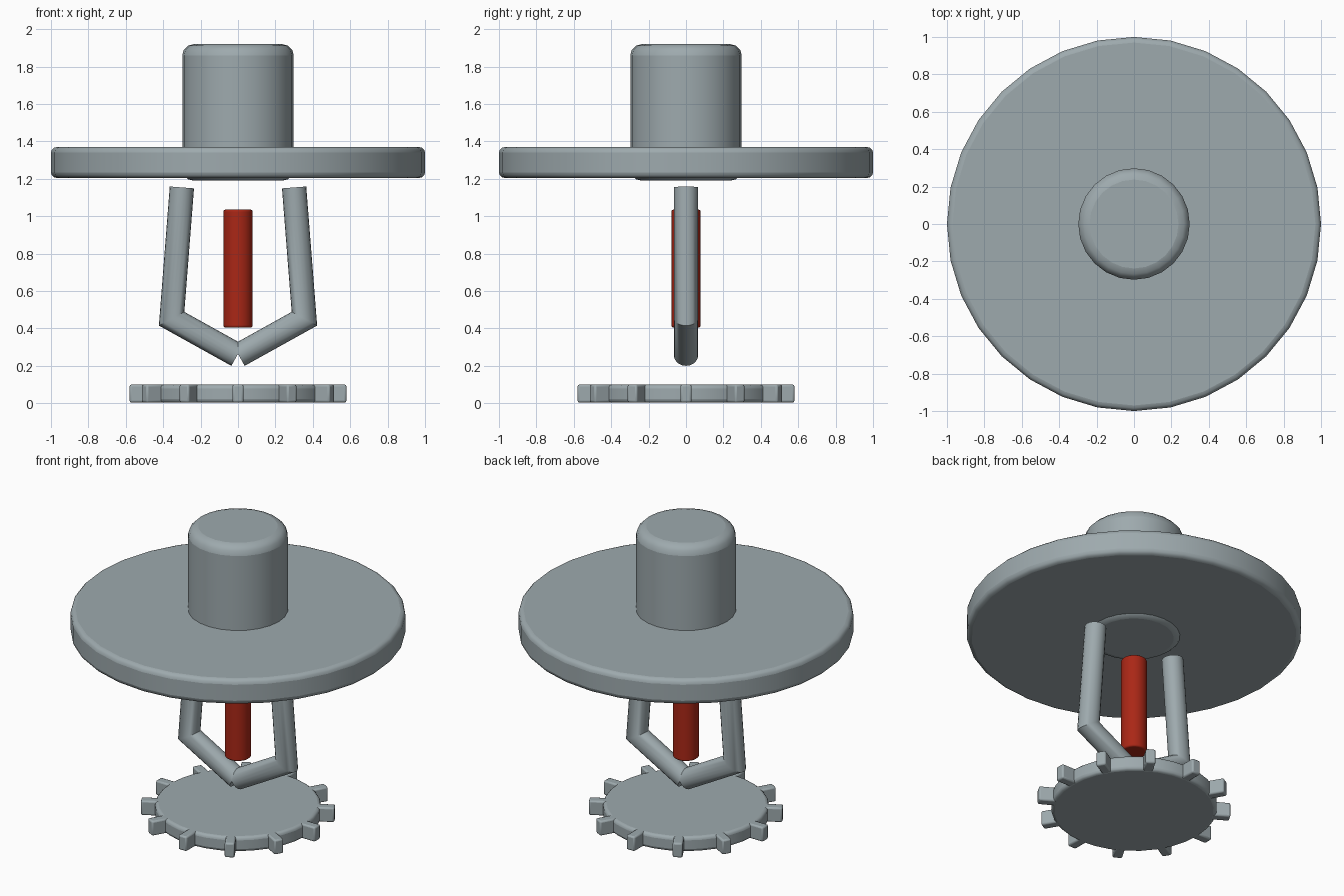
import bpy, bmesh, math
from mathutils import Vector, Matrix

cube = bpy.data.objects.get("Cube")
if cube:
    bpy.data.objects.remove(cube, do_unlink=True)


def make_material(name, rgb):
    m = bpy.data.materials.new(name)
    m.use_nodes = True
    m.diffuse_color = (*rgb, 1)
    m.node_tree.nodes["Principled BSDF"].inputs["Base Color"].default_value = (*rgb, 1)
    return m


steel = make_material("steel grey", (0.34, 0.40, 0.42))
red = make_material("bulb red", (0.40, 0.02, 0.008))


def finish(name, bm, mat, bevel=0, segments=3):
    bmesh.ops.recalc_face_normals(bm, faces=bm.faces[:])
    mesh = bpy.data.meshes.new(name)
    bm.to_mesh(mesh)
    bm.free()
    mesh.materials.append(mat)
    ob = bpy.data.objects.new(name, mesh)
    bpy.context.collection.objects.link(ob)
    if bevel:
        mod = ob.modifiers.new("rounded edges", "BEVEL")
        mod.width = bevel
        mod.segments = segments
        mod.limit_method = "ANGLE"
        mod.angle_limit = math.radians(40)
    bpy.ops.object.select_all(action="DESELECT")
    ob.select_set(True)
    bpy.context.view_layer.objects.active = ob
    bpy.ops.object.shade_smooth_by_angle(angle=math.radians(35))
    return ob


def disc(name, radius, z0, z1, sides, mat, bevel):
    bm = bmesh.new()
    bmesh.ops.create_cone(bm, cap_ends=True, segments=sides, radius1=radius,
                          radius2=radius, depth=z1 - z0,
                          matrix=Matrix.Translation((0, 0, (z0 + z1) / 2)))
    return finish(name, bm, mat, bevel)


# Ceiling plate, pipe fitting and glass bulb
disc("ceiling_plate", 1.0, 1.205, 1.37, 32, steel, 0.03)
disc("pipe_fitting", 0.298, 1.19, 1.92, 24, steel, 0.06)
disc("glass_bulb", 0.078, 0.405, 1.035, 24, red, 0.01)

# Deflector with a ring of teeth
disc("deflector_disc", 0.495, 0.003, 0.1, 32, steel, 0.02)
bm = bmesh.new()
for i in range(12):
    spin = Matrix.Rotation(math.tau * i / 12, 4, "Z")
    place = Matrix.Translation((0.515, 0, 0.052))
    size = Matrix.Diagonal((0.13, 0.06, 0.096, 1))
    bmesh.ops.create_cube(bm, size=1, matrix=spin @ place @ size)
finish("deflector_teeth", bm, steel, 0.01, 2)

# Bent round frame arm with a mitred elbow, mirrored to the other side
path = [Vector(p) for p in ((0.30, 0, 1.154), (0.355, 0, 0.452), (0.004, 0, 0.257))]
radius, sides = 0.065, 20
upper = (path[1] - path[0]).normalized()
lower = (path[2] - path[1]).normalized()
elbow = (upper + lower).normalized()
bm = bmesh.new()
rings = []
for point, along in zip(path, (upper, elbow, lower)):
    across = along.cross(Vector((0, 1, 0)))
    stretch = 1 / elbow.dot(upper) if along is elbow else 1
    rings.append([bm.verts.new(point + across * (radius * stretch * math.cos(a))
                               + Vector((0, radius * math.sin(a), 0)))
                  for a in (math.tau * k / sides for k in range(sides))])
for a, b in zip(rings, rings[1:]):
    for k in range(sides):
        n = (k + 1) % sides
        bm.faces.new((a[k], a[n], b[n], b[k]))
bm.faces.new(rings[0])
bm.faces.new(rings[-1])
arm = finish("frame_arms", bm, steel)
arm.modifiers.new("mirror", "MIRROR").use_axis[0] = True
